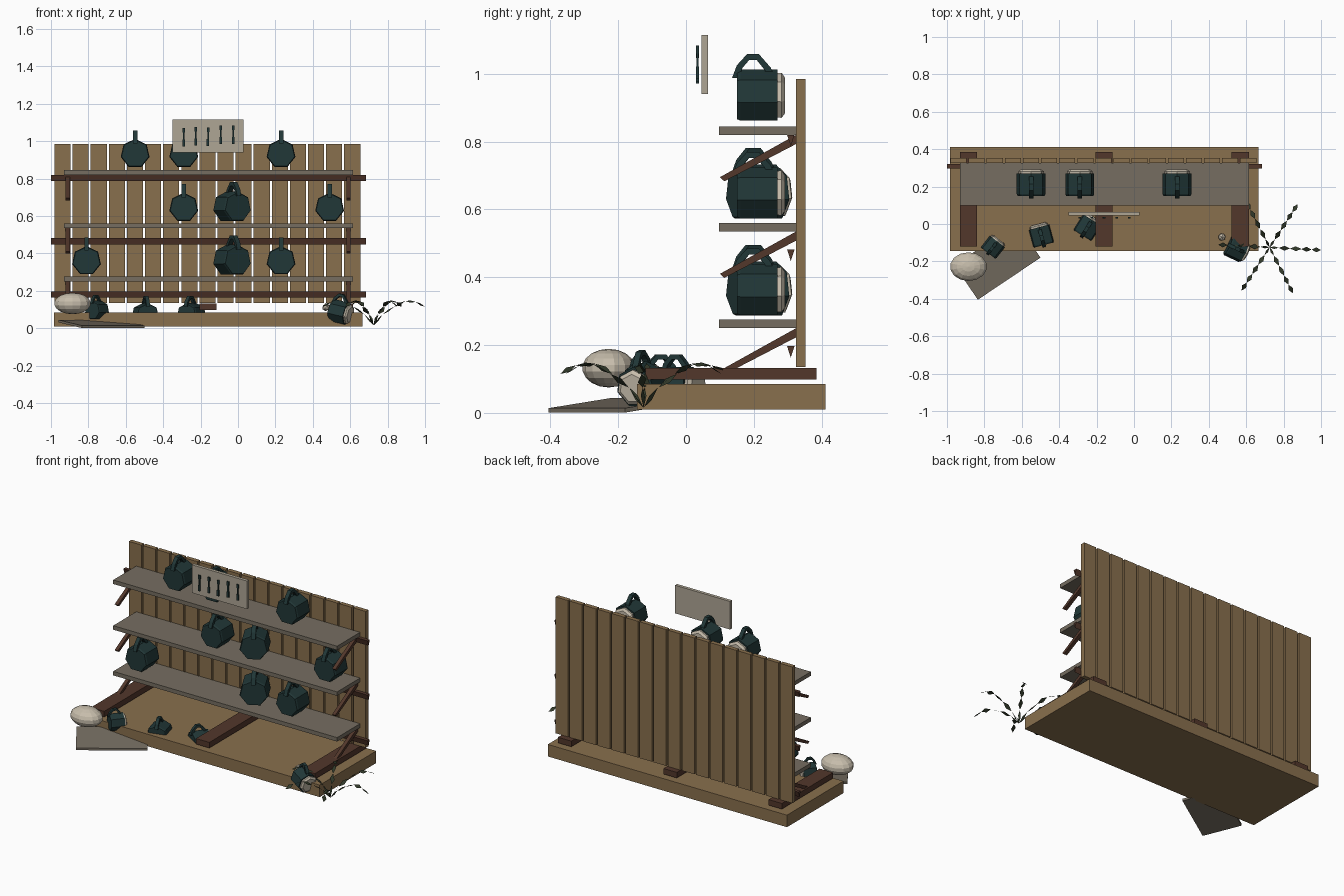
import bpy, bmesh, math
from mathutils import Vector, Matrix

cube = bpy.data.objects.get("Cube")
if cube:
    bpy.data.objects.remove(cube, do_unlink=True)


def material(name, rgb):
    m = bpy.data.materials.new(name)
    m.use_nodes = True
    m.diffuse_color = (*rgb, 1)
    m.node_tree.nodes["Principled BSDF"].inputs["Base Color"].default_value = (*rgb, 1)
    return m


TAN = material("tan wood", (.25, .16, .075))
BROWN = material("dark brown wood", (.085, .038, .024))
GREY = material("weathered grey wood", (.18, .155, .12))
TEAL = material("dark teal", (.015, .038, .038))
CREAM = material("cream", (.57, .51, .41))
BOARD = material("pale board", (.43, .38, .30))
LEAF = material("dark leaf", (.03, .04, .022))


def add(name, bm, *mats):
    bmesh.ops.recalc_face_normals(bm, faces=bm.faces)
    me = bpy.data.meshes.new(name)
    bm.to_mesh(me)
    bm.free()
    for m in mats:
        me.materials.append(m)
    ob = bpy.data.objects.new(name, me)
    bpy.context.collection.objects.link(ob)
    return ob


def box(name, lo, hi, mat):
    lo, hi = Vector(lo), Vector(hi)
    bm = bmesh.new()
    bmesh.ops.create_cube(bm, size=1)
    bmesh.ops.scale(bm, vec=hi - lo, verts=bm.verts)
    bmesh.ops.translate(bm, vec=(lo + hi) / 2, verts=bm.verts)
    return add(name, bm, mat)


def prism(bm, outline, x0, x1):
    """Extrude a (y, z) outline along x."""
    a = [bm.verts.new((x0, y, z)) for y, z in outline]
    b = [bm.verts.new((x1, y, z)) for y, z in outline]
    bm.faces.new(a)
    bm.faces.new(b[::-1])
    for i in range(len(a)):
        j = (i + 1) % len(a)
        bm.faces.new((a[i], a[j], b[j], b[i]))


def lathe_y(bm, profile, sides):
    """Revolve (y, radius) points round the y axis, with capped ends."""
    rings = []
    for y, r in profile:
        angles = [math.pi / 2 + math.tau * i / sides for i in range(sides)]
        rings.append([bm.verts.new((r * math.cos(a), y, r * math.sin(a))) for a in angles])
    for p, q in zip(rings, rings[1:]):
        for i in range(sides):
            j = (i + 1) % sides
            bm.faces.new((p[i], p[j], q[j], q[i]))
    bm.faces.new(rings[0])
    bm.faces.new(rings[-1])


# Base platform and skids
box("platform", (-.985, -.145, .01), (.665, .412, .085), TAN)
for x in (-.885, -.16, .568):
    box("skid", (x - .046, -.12, .098), (x + .046, .385, .133), BROWN)

# Back wall planks
for i in range(17):
    x = -.981 + i * .0968
    box("back_plank", (x, .325, .135), (x + .086, .352, .985), TAN)

# Shelves, each with a rail behind and a brace at either end
for z in (.25, .535, .82):
    box("shelf", (-.93, .098, z), (.615, .325, z + .025), GREY)
    bm = bmesh.new()
    top = z - .05 if z < .8 else z
    prism(bm, [(.298, z - .053), (.32, z - .053), (.309, z - .087)]
          if z < .8 else [(.298, z), (.32, z), (.309, z - .034)], -1, .685)
    add("wall_rail", bm, BROWN)
    for x in (-.91, .59):
        bm = bmesh.new()
        prism(bm, [(.10, z - .125), (.113, z - .137), (.325, z - .027), (.325, z)],
              x - .011, x + .011)
        add("shelf_brace", bm, BROWN)

# Mug lying on its side: seven-sided barrel, foam at the back, strap handle on top
bm = bmesh.new()
lathe_y(bm, [(-.06, .074), (-.05, .079), (.06, .079), (.06, .066)], 7)
lathe_y(bm, [(.055, .068), (.072, .07), (.082, .055)], 7)
outer = [(-.074, .055), (-.06, .092), (-.03, .125), (.005, .125), (.04, .085), (.048, .066)]
inner = [(-.054, .055), (-.043, .085), (-.024, .107), (-.001, .107), (.022, .078), (.03, .06)]
for i in range(5):
    prism(bm, [outer[i], outer[i + 1], inner[i + 1], inner[i]], -.012, .012)
for f in bm.faces:
    c = f.calc_center_median()
    f.material_index = int(c.y > .0605 or (c.y > .054 and c.length < .065))
mug = add("mug", bm, TEAL, CREAM)


def place_mug(loc, rot=(0, 0, 0), scale=1, first=False):
    ob = mug if first else mug.copy()
    if not first:
        bpy.context.collection.objects.link(ob)
    ob.location = loc
    ob.rotation_euler = [math.radians(a) for a in rot]
    ob.scale = (scale,) * 3


place_mug((-.55, .21, .933), first=True)
for x, z in ((-.29, .933), (.23, .933), (-.29, .645), (.49, .645), (-.81, .36), (.23, .36)):
    place_mug((x, .21, z))
for z in (.648, .363):
    place_mug((-.03, .21, z), (0, 0, 28), 1.06)
# Mugs dropped at the front
place_mug((-.755, -.125, .095), (0, 0, -38), .66)
place_mug((-.495, -.065, .07), (0, 0, 15), .82)
place_mug((-.25, -.02, .07), (0, 0, -32), .82)
place_mug((.545, -.13, .085), (-12, 0, -115), .78)

# Pale boulder and loose paving board
bm = bmesh.new()
bmesh.ops.create_uvsphere(bm, u_segments=14, v_segments=9, radius=1)
bmesh.ops.scale(bm, vec=(.1, .078, .057), verts=bm.verts)
add("boulder", bm, CREAM).location = (-.885, -.228, .132)
bm = bmesh.new()
corners = [(-.5, -.18, .014), (-.835, -.405, .014), (-.96, -.22, .044), (-.625, .005, .044)]
top = bm.faces.new([bm.verts.new(c) for c in corners])
low = bmesh.ops.extrude_face_region(bm, geom=[top])["geom"]
bmesh.ops.translate(bm, vec=(0, 0, -.013), verts=[v for v in low if isinstance(v, bmesh.types.BMVert)])
add("loose_board", bm, GREY)
bm = bmesh.new()
bmesh.ops.create_icosphere(bm, subdivisions=1, radius=.022)
add("pebble", bm, CREAM).location = (.47, -.07, .112)

# Hanging board with tapered pegs
box("hanging_board", (-.35, .045, .94), (.03, .065, 1.115), BOARD)
for x, z in ((-.29, .972), (-.225, .977), (-.16, .975), (-.092, .985), (-.025, .985)):
    box("peg_shaft", (x - .004, .031, z + .03), (x + .004, .037, z + .095), TEAL)
    box("peg_foot", (x - .008, .03, z), (x + .006, .038, z + .036), TEAL)
    box("peg_head", (x - .007, .03, z + .075), (x + .007, .038, z + .098), TEAL)

# Plant: six arching stems carrying twisted diamond leaflets
bm = bmesh.new()
arch = [Vector(p) for p in ((0, 0, .015), (.05, 0, .075), (.11, 0, .115),
                            (.17, 0, .145), (.225, 0, .14), (.275, 0, .115))]
for k in range(6):
    turn = Matrix.Translation((.725, -.125, 0)) @ Matrix.Rotation(math.radians(60 * k - 3), 4, 'Z')
    for i, (p, q) in enumerate(zip(arch, arch[1:])):
        mid = (p + q) / 2
        tilt = .006 if i % 2 else -.006
        w = .007 if i == 0 else .013
        pts = [p, mid + Vector((0, w, tilt)), q, mid - Vector((0, w, tilt))]
        bm.faces.new([bm.verts.new(turn @ v) for v in pts])
add("plant", bm, LEAF)
